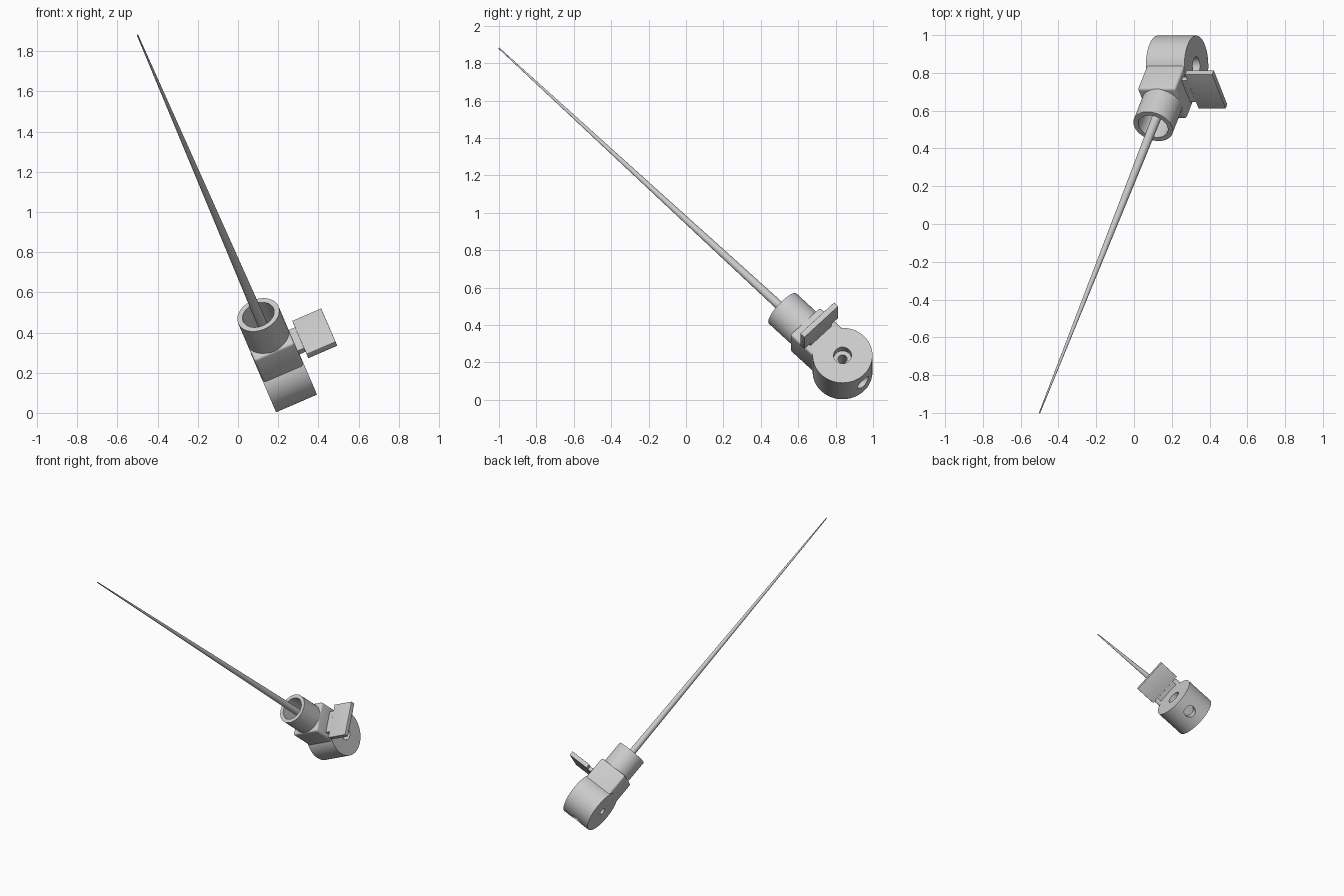
import bpy, bmesh, math
from mathutils import Matrix, Vector

if "Cube" in bpy.data.objects:
    bpy.data.objects.remove(bpy.data.objects["Cube"])

# Local frame: origin at the knob centre, Z along the needle, X along the knob axis
K = Vector((0.228, 0.837, 0.194))
TIP = Vector((-0.5, -1.0, 1.88))
A = (TIP - K).normalized()
B = Vector((A.z, 0, -A.x)).normalized()
C = A.cross(B)
FRAME = Matrix((B, C, A)).transposed().to_4x4()
FRAME.translation = K
LENGTH = (TIP - K).length


def finish(bm, name, smooth=True):
    bmesh.ops.recalc_face_normals(bm, faces=bm.faces)
    me = bpy.data.meshes.new(name)
    bm.to_mesh(me)
    bm.free()
    me.transform(FRAME)
    ob = bpy.data.objects.new(name, me)
    bpy.context.collection.objects.link(ob)
    if smooth:
        shade(ob)
    return ob


def shade(ob):
    bpy.ops.object.select_all(action='DESELECT')
    ob.select_set(True)
    bpy.context.view_layer.objects.active = ob
    bpy.ops.object.shade_smooth_by_angle(angle=math.radians(30))


def lathe(name, profile, turn=Matrix.Identity(4), steps=64):
    """Revolve (radius, height) points about local Z, then turn."""
    bm = bmesh.new()
    vs = [bm.verts.new((r, 0, z)) for r, z in profile]
    es = [bm.edges.new(p) for p in zip(vs, vs[1:])]
    bmesh.ops.spin(bm, geom=vs + es, cent=(0, 0, 0), axis=(0, 0, 1),
                   angle=math.tau, steps=steps)
    bmesh.ops.remove_doubles(bm, verts=bm.verts, dist=1e-5)
    bmesh.ops.transform(bm, matrix=turn, verts=bm.verts)
    return finish(bm, name)


def box(name, lo, hi, bevel=0.0):
    bm = bmesh.new()
    lo, hi = Vector(lo), Vector(hi)
    bmesh.ops.create_cube(bm, size=1)
    for v in bm.verts:
        v.co = Vector(((hi - lo)[i] * v.co[i] + (hi + lo)[i] / 2 for i in range(3)))
    if bevel:
        bmesh.ops.bevel(bm, geom=bm.edges[:], offset=bevel, segments=4,
                        profile=0.5, affect='EDGES')
    return finish(bm, name)


# Knob: short cylinder lying across the needle axis
to_x = Matrix.Rotation(math.pi / 2, 4, 'Y')
W = 0.111
knob = lathe("knob", [(0, -W), (0.16, -W), (0.16, W), (0, W)], to_x, 96)

# Stepped cross hole and the blind hole in the rim
cutters = [
    lathe("cross_hole_cutter", [(0, -0.2), (0.025, -0.2), (0.025, 0.06),
                                (0.048, 0.06), (0.048, 0.2), (0, 0.2)], to_x, 40),
    lathe("rim_hole_cutter", [(0, -0.25), (0.042, -0.25), (0.042, -0.09), (0, -0.09)],
          steps=40),
]
for c in cutters:
    m = knob.modifiers.new(c.name, 'BOOLEAN')
    m.operation, m.solver, m.object = 'DIFFERENCE', 'EXACT', c
bpy.context.view_layer.objects.active = knob
for m in list(knob.modifiers):
    bpy.ops.object.modifier_apply(modifier=m.name)
for c in cutters:
    bpy.data.objects.remove(c)
shade(knob)

# Block joining the knob to the socket
box("block", (-0.109, -0.113, 0.09), (0.109, 0.113, 0.285), 0.014)

# Open socket around the needle root
lathe("socket", [(0, 0.22), (0.109, 0.22), (0.109, 0.453),
                 (0.082, 0.453), (0.082, 0.30), (0, 0.30)])

# Long tapered needle
lathe("needle", [(0, 0.28), (0.026, 0.28), (0.0035, LENGTH), (0, LENGTH)], steps=32)

# Side wing: flat plate on a narrower neck
box("wing_plate", (0.143, -0.128, 0.16), (0.30, 0.128, 0.192), 0.002)
box("wing_neck", (0.09, -0.08, 0.162), (0.16, 0.08, 0.19))
